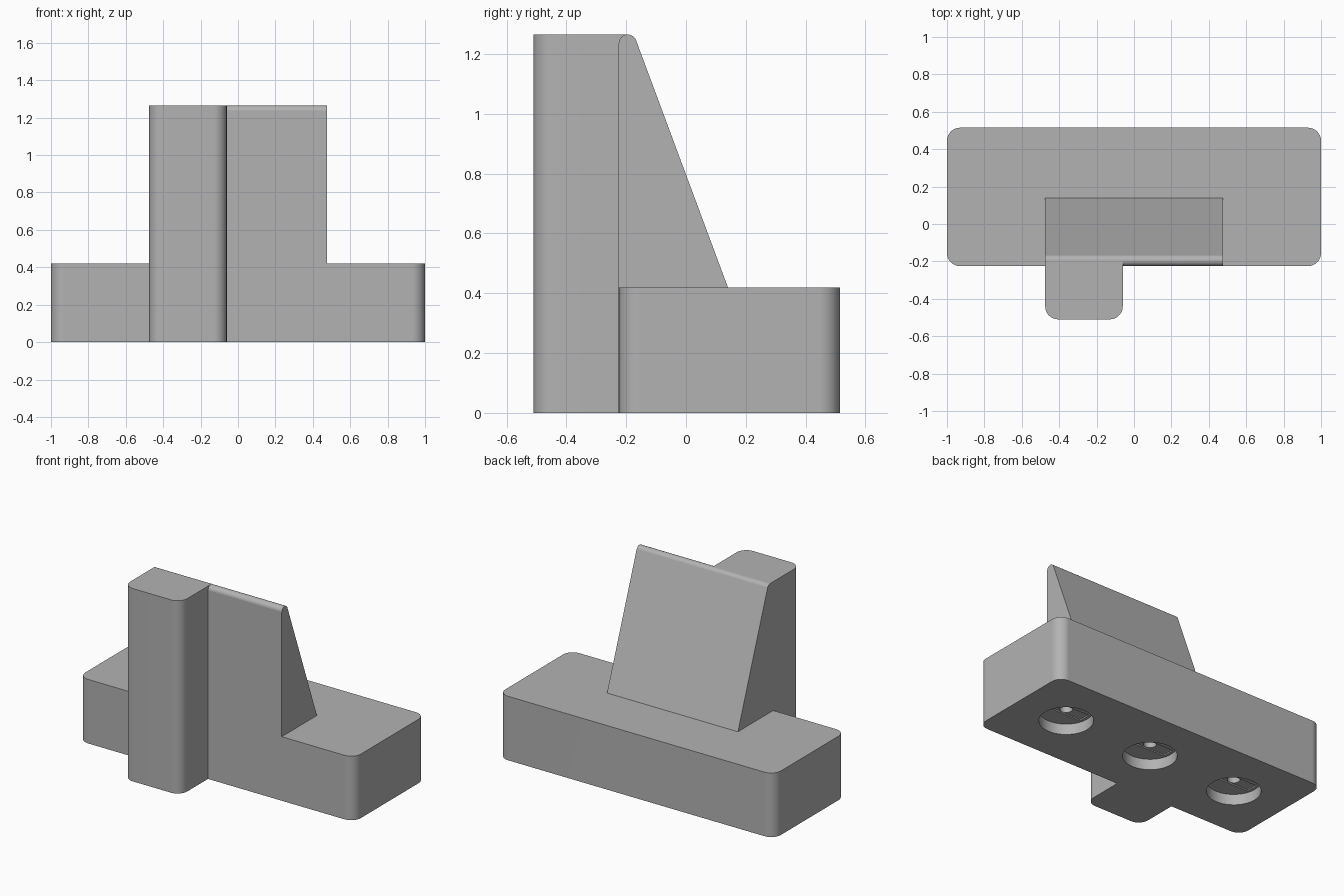
import bpy
import bmesh
import math
from mathutils import Vector

old = bpy.data.objects.get("Cube")
if old:
    bpy.data.objects.remove(old, do_unlink=True)

grey = bpy.data.materials.new("plain grey")
grey.use_nodes = True
GREY = (0.45, 0.45, 0.45, 1)
grey.diffuse_color = GREY
grey.node_tree.nodes["Principled BSDF"].inputs["Base Color"].default_value = GREY


def fillet(corners, steps=8):
    """Outline from (u, v, radius) corners, with arcs where radius > 0."""
    points = []
    for i, (u, v, r) in enumerate(corners):
        p = Vector((u, v))
        if r == 0:
            points.append(p)
            continue
        a = (Vector(corners[i - 1][:2]) - p).normalized()
        b = (Vector(corners[(i + 1) % len(corners)][:2]) - p).normalized()
        half = a.angle(b) / 2
        centre = p + (a + b).normalized() * r / math.sin(half)
        start = p + a * r / math.tan(half) - centre
        end = p + b * r / math.tan(half) - centre
        turn = start.angle_signed(end)
        for k in range(steps + 1):
            t = -turn * k / steps
            c, s = math.cos(t), math.sin(t)
            points.append(centre + Vector((c * start.x - s * start.y,
                                           s * start.x + c * start.y)))
    return points


def prism(name, outline, low, high, along_x=False):
    """Extrude an outline along z, or a (y, z) outline along x."""
    bm = bmesh.new()
    place = (lambda p: (low, p.x, p.y)) if along_x else (lambda p: (p.x, p.y, low))
    verts = [bm.verts.new(place(p)) for p in outline]
    bmesh.ops.remove_doubles(bm, verts=verts, dist=0.0001)
    face = bm.faces.new([v for v in verts if v.is_valid])
    top = bmesh.ops.extrude_face_region(bm, geom=[face])["geom"]
    shift = (high - low, 0, 0) if along_x else (0, 0, high - low)
    bmesh.ops.translate(bm, vec=shift,
                        verts=[g for g in top if isinstance(g, bmesh.types.BMVert)])
    bmesh.ops.recalc_face_normals(bm, faces=bm.faces)
    mesh = bpy.data.meshes.new(name)
    bm.to_mesh(mesh)
    bm.free()
    mesh.materials.append(grey)
    obj = bpy.data.objects.new(name, mesh)
    bpy.context.collection.objects.link(obj)
    return obj


def box(x0, x1, y0, y1, front_r, back_r):
    return fillet([(x0, y0, front_r), (x1, y0, front_r),
                   (x1, y1, back_r), (x0, y1, back_r)])


def circle(x, y, r, n):
    return [Vector((x + r * math.cos(2 * math.pi * k / n),
                    y + r * math.sin(2 * math.pi * k / n))) for k in range(n)]


def combine(target, other, operation):
    mod = target.modifiers.new("combine", "BOOLEAN")
    mod.operation = operation
    mod.solver = "EXACT"
    mod.object = other
    bpy.context.view_layer.objects.active = target
    bpy.ops.object.modifier_apply(modifier=mod.name)
    bpy.data.objects.remove(other, do_unlink=True)


# Base block, upright column and sloping back support
FRONT, BACK, R = -0.225, 0.515, 0.07
stand = prism("stand_body", box(-1, 1, FRONT, BACK, R, R), 0, 0.42)
wedge = prism("back_support", fillet([
    (FRONT, 0.3, 0), (0.14, 0.3, 0), (0.14, 0.42, 0),
    (-0.174, 1.265, 0.03), (FRONT, 1.265, 0.03)]), -0.475, 0.475, along_x=True)
column = prism("front_column", box(-0.475, -0.06, -0.51, -0.195, R, 0), 0, 1.265)
combine(stand, wedge, "UNION")
combine(stand, column, "UNION")

# Round sockets underneath, each with a shallow slot and a screw hole
MID = (FRONT + BACK) / 2
for x in (-0.64, 0, 0.64):
    combine(stand, prism("socket", circle(x, MID, 0.16, 48), -0.1, 0.07), "DIFFERENCE")
    slot = box(x - 0.14, x + 0.14, MID - 0.04, MID + 0.04, 0, 0)
    combine(stand, prism("slot", slot, 0.03, 0.078), "DIFFERENCE")
    combine(stand, prism("screw_hole", circle(x, MID, 0.038, 20), 0.03, 0.25), "DIFFERENCE")

# Smooth fillets with crisp edges and flat faces
bpy.ops.object.select_all(action="DESELECT")
stand.select_set(True)
bpy.context.view_layer.objects.active = stand
bpy.ops.object.shade_smooth_by_angle(angle=math.radians(30))
weighted = stand.modifiers.new("flat_faces", "WEIGHTED_NORMAL")
weighted.keep_sharp = True
